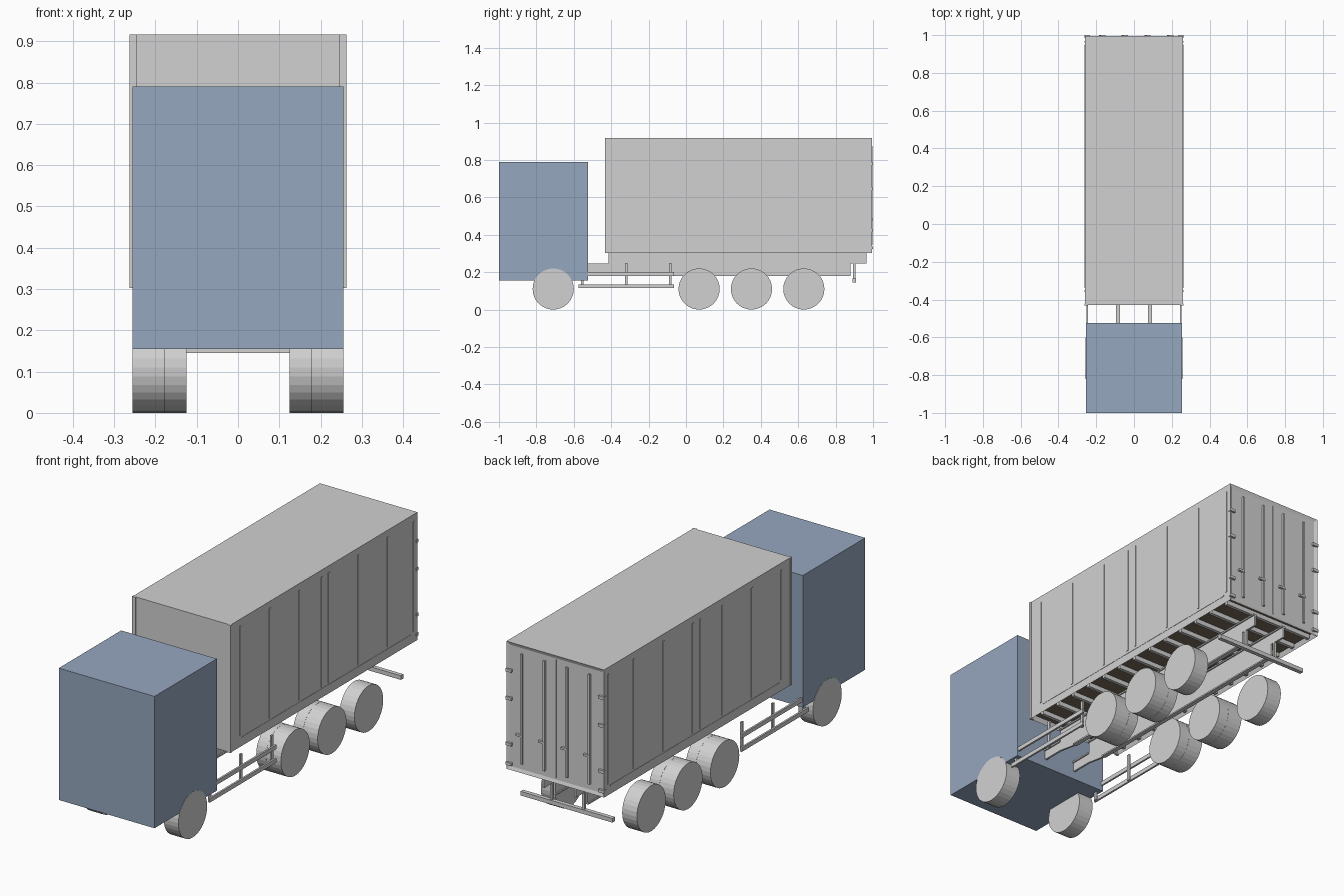
import bpy, bmesh, math

if "Cube" in bpy.data.objects:
    bpy.data.objects.remove(bpy.data.objects["Cube"])


def material(name, rgb):
    m = bpy.data.materials.new(name)
    m.diffuse_color = (*rgb, 1.0)
    m.use_nodes = True
    m.node_tree.nodes["Principled BSDF"].inputs["Base Color"].default_value = m.diffuse_color
    return m


GREY = material("light_grey", (0.64, 0.64, 0.64))
BLUE = material("slate_blue", (0.305, 0.385, 0.52))
BROWN = material("dark_brown", (0.2, 0.15, 0.11))


def finish(name, bm, *mats):
    bmesh.ops.recalc_face_normals(bm, faces=bm.faces)
    me = bpy.data.meshes.new(name)
    bm.to_mesh(me)
    bm.free()
    for m in mats:
        me.materials.append(m)
    ob = bpy.data.objects.new(name, me)
    bpy.context.collection.objects.link(ob)
    return ob


def add_box(bm, x0, x1, y0, y1, z0, z1):
    v = bmesh.ops.create_cube(bm, size=1)["verts"]
    bmesh.ops.scale(bm, verts=v, vec=(abs(x1 - x0), y1 - y0, z1 - z0))
    bmesh.ops.translate(bm, verts=v, vec=((x0 + x1) / 2, (y0 + y1) / 2, (z0 + z1) / 2))


def boxes(name, mat, items):
    bm = bmesh.new()
    for it in items:
        add_box(bm, *it)
    return finish(name, bm, mat)


# Cab
boxes("cab", BLUE, [(-0.255, 0.255, -1.0, -0.525, 0.155, 0.79)])

# Container with recessed doors and recessed floor
bm = bmesh.new()
add_box(bm, -0.26, 0.26, -0.428, 0.995, 0.302, 0.917)
bm.normal_update()
for axis, sign, width, depth in ((1, 1, 0.022, 0.006), (2, -1, 0.015, 0.022)):
    face = max(bm.faces, key=lambda f: sign * f.calc_center_median()[axis]
               if abs(f.normal[axis]) > 0.9 else -9)
    bmesh.ops.inset_region(bm, faces=[face], thickness=width)
    for v in face.verts:
        v.co[axis] -= sign * depth
    if axis == 2:
        face.material_index = 1
finish("container", bm, GREY, BROWN)

# Front corner posts
boxes("corner_posts", GREY, [(s * 0.245, s * 0.263, -0.432, -0.42, 0.302, 0.917) for s in (-1, 1)])

# Side wall ribs and lower seams
ribs = []
for s in (-1, 1):
    a, b = s * 0.258, s * 0.263
    for y in [-0.354 + 0.2245 * k for k in range(6)] + [0.264, 0.965]:
        ribs.append((a, b, y - 0.005, y + 0.005, 0.355, 0.885))
    ribs.append((a, s * 0.2615, -0.34, 0.95, 0.341, 0.346))
boxes("side_ribs", GREY, ribs)

# Door lock rods, handles and hinges
doors = []
for x in (-0.18, -0.06, 0.06, 0.18):
    doors.append((x - 0.005, x + 0.005, 0.985, 0.998, 0.345, 0.875))
    doors.append((x - 0.005, x + 0.028, 0.985, 1.0, 0.476, 0.486))
for s in (-1, 1):
    for z in (0.33, 0.425, 0.645, 0.78):
        doors.append((s * 0.232, s * 0.263, 0.985, 1.0, z - 0.007, z + 0.007))
doors.append((-0.002, 0.002, 0.985, 0.991, 0.325, 0.895))
boxes("door_hardware", GREY, doors)

# Cross members beneath the floor
boxes("floor_cross_members", GREY,
      [(-0.245, 0.245, y - 0.008, y + 0.008, 0.302, 0.326)
       for y in [-0.36 + 0.109 * k for k in range(13)]])

# Chassis beams: stepped web with flanges
profile = [(-0.54, 0.195), (-0.42, 0.195), (-0.32, 0.18), (0.88, 0.18), (0.88, 0.245),
           (0.965, 0.245), (0.965, 0.304), (-0.415, 0.304), (-0.415, 0.245), (-0.54, 0.245)]
bm = bmesh.new()
for s in (-1, 1):
    face = bm.faces.new([bm.verts.new((s * 0.085 - 0.005, y, z)) for y, z in profile])
    ext = bmesh.ops.extrude_face_region(bm, geom=[face])["geom"]
    bmesh.ops.translate(bm, verts=[v for v in ext if isinstance(v, bmesh.types.BMVert)],
                        vec=(0.01, 0, 0))
    x0, x1 = s * 0.085 - 0.011, s * 0.085 + 0.011
    add_box(bm, x0, x1, -0.32, 0.88, 0.18, 0.187)
    add_box(bm, x0, x1, -0.54, -0.415, 0.238, 0.245)
    add_box(bm, x0, x1, -0.415, 0.965, 0.297, 0.304)
finish("chassis_beams", bm, GREY)

# Side guards
guard = []
for s in (-1, 1):
    for z in (0.115, 0.18):
        guard.append((s * 0.243, s * 0.252, -0.575, -0.065, z, z + 0.02))
    for y, top in ((-0.555, 0.2), (-0.32, 0.25), (-0.085, 0.25)):
        guard.append((s * 0.234, s * 0.243, y - 0.007, y + 0.007, 0.115, top))
boxes("side_guards", GREY, guard)

# Rear bumper bar and hangers
boxes("rear_bumper", GREY,
      [(-0.245, 0.245, 0.89, 0.91, 0.145, 0.165)] +
      [(s * 0.08, s * 0.092, 0.893, 0.905, 0.165, 0.25) for s in (-1, 1)])

# Wheels: single front and rear, double on the two middle axles
for label, y, dual in (("front", -0.71, False), ("second", 0.07, True),
                       ("third", 0.35, True), ("rear", 0.63, False)):
    bm = bmesh.new()
    spans = [(0.178, 0.256)] + ([(0.125, 0.1775)] if dual else [])
    for s in (-1, 1):
        for a, b in spans:
            v = bmesh.ops.create_cone(bm, cap_ends=True, segments=32, radius1=0.11,
                                      radius2=0.11, depth=b - a)["verts"]
            for p in v:
                p.co = (p.co.z + s * (a + b) / 2, p.co.x + y, p.co.y + 0.11)
    finish(label + "_wheels", bm, GREY)
